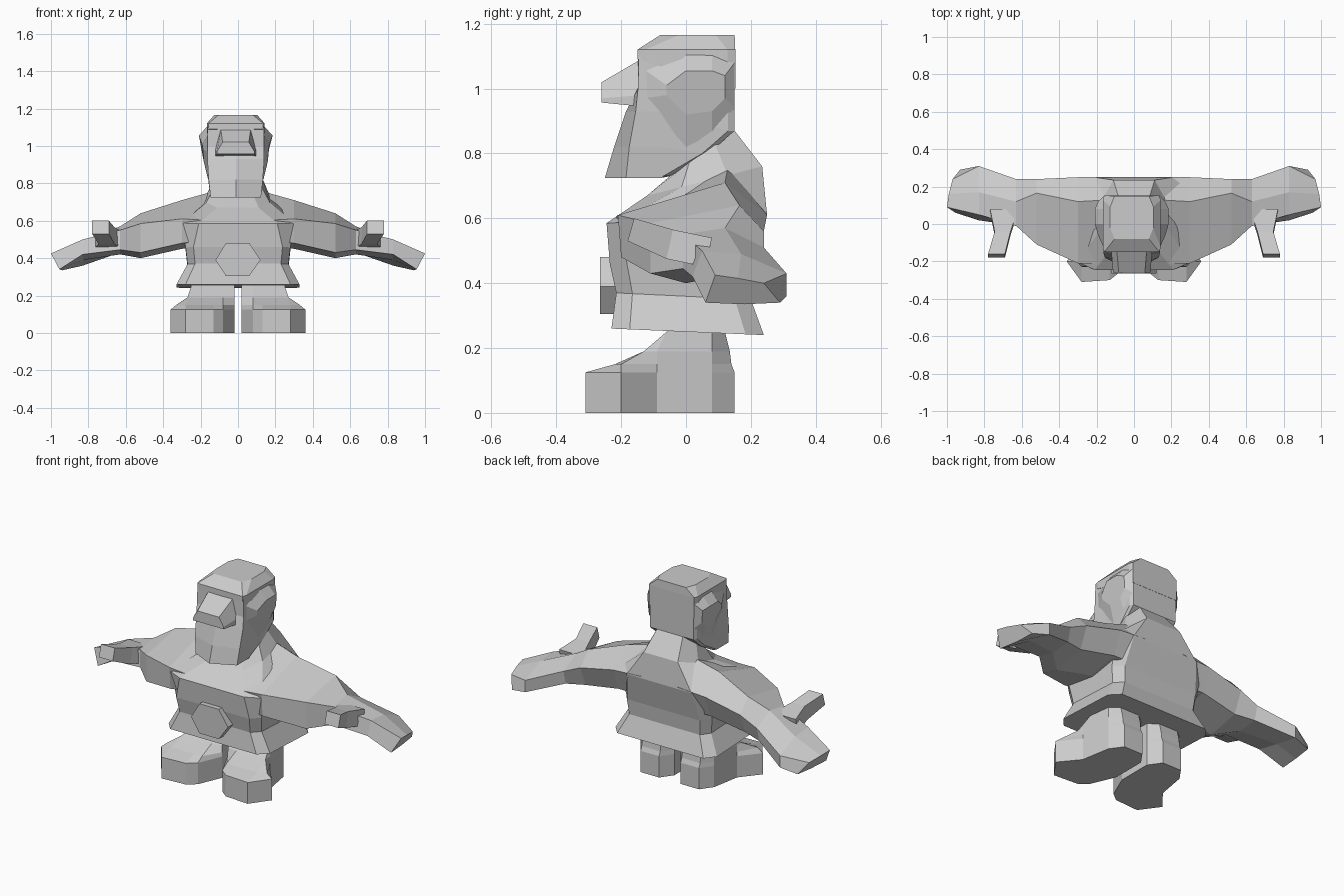
import bpy, bmesh

def loft(name, rings, mirror=False, x=0.0):
    """Bridge equal-length rings of points into a closed flat-shaded solid."""
    bm = bmesh.new()
    vs = [[bm.verts.new(p) for p in r] for r in rings]
    n = len(vs[0])
    for a, b in zip(vs, vs[1:]):
        for i in range(n):
            j = (i + 1) % n
            bm.faces.new((a[i], a[j], b[j], b[i]))
    bm.faces.new(vs[0][::-1])
    bm.faces.new(vs[-1])
    bmesh.ops.recalc_face_normals(bm, faces=bm.faces)
    me = bpy.data.meshes.new(name)
    bm.to_mesh(me)
    bm.free()
    ob = bpy.data.objects.new(name, me)
    ob.location.x = x
    bpy.context.collection.objects.link(ob)
    if mirror:
        ob.modifiers.new("Mirror", 'MIRROR')
    return ob

def octagon(w, yf, yb, zf, zb, cf=0.7, d=0.25):
    """Eight-sided ring: half width, front/back depth, front/back height."""
    L = yb - yf
    def pt(x, y):
        return (x, y, zf + (zb - zf) * (y - yf) / L)
    right = [(w * cf, yf), (w, yf + d * L), (w, yb - d * L), (w * cf, yb)]
    return [pt(*p) for p in right] + [pt(-a, b) for a, b in right[::-1]]

# tunic with flared hem, chest and sloping shoulders
loft("tunic", [octagon(*r) for r in (
    (.33, -.23, .24, .26, .24, .85, .12),
    (.27, -.215, .20, .37, .35, .85, .12),
    (.28, -.235, .21, .46, .44, .85, .12),
    (.30, -.245, .25, .585, .61, .7, .08),
    (.17, -.12, .235, .67, .76, .65, .3),
    (.13, -.05, .15, .73, .87, .65, .3))])

# belt buckle
hexa = [(-.12, .39), (-.065, .305), (.06, .305), (.12, .39), (.06, .48), (-.065, .48)]
loft("belt_buckle", [[(x, y, z) for x, z in hexa] for y in (-.265, -.2)])

# sleeves running into flat, backward-tilted hands: x, then (y, z) section
arm = [
    (.12, ((-.18, .50), (-.22, .60), (.13, .76), (.25, .62), (.20, .48), (.0, .46))),
    (.30, ((-.20, .48), (-.21, .61), (.12, .71), (.25, .61), (.20, .48), (.0, .45))),
    (.52, ((-.11, .43), (-.11, .585), (.165, .64), (.24, .56), (.19, .44), (.0, .40))),
    (.63, ((-.01, .445), (-.01, .55), (.12, .57), (.24, .51), (.22, .43), (.1, .42))),
    (.83, ((.02, .42), (.05, .50), (.17, .49), (.31, .43), (.31, .36), (.16, .39)))]
rings = [[(x, y, z) for y, z in sec] for x, sec in arm]
rings.append([(.955, .06, .34), (1.0, .09, .425), (.99, .16, .415),
              (.97, .24, .40), (.93, .29, .34), (.94, .18, .335)])
loft("arm", rings, True)

# thumbs pointing forward
loft("thumb", [[(a, y, c), (b, y, c), (b, y + .02, d), (a, y + .02, d)] for y, a, b, c, d in (
    (.06, .62, .77, .45, .54), (-.06, .66, .745, .475, .565), (-.18, .69, .78, .53, .60))], True)

# boots: one sole outline, pulled back toward the leg as it rises
sole = [(.02, .08), (.07, .15), (.19, .15), (.24, .08), (.27, -.09),
        (.36, -.20), (.28, -.31), (.13, -.30), (.08, -.26), (.02, -.12)]
levels = ((0, -.4, .36, .15), (.125, -.4, .36, .15), (.15, -.22, .33, .14),
          (.19, -.13, .27, .135), (.25, -.06, .25, .12), (.33, -.03, .25, .11))
loft("boot", [[(min(x, mx), min(my2, max(y, my)), z) for x, y in sole]
              for z, my, mx, my2 in levels], True)

# head and beard: nine-point rings with a centre ridge at the front
HX = -.012
def head_ring(w, tip, ys, yb, z, zb):
    """Half width, ridge depth, front-corner depth, back depth, heights."""
    side = [(w, ys, z), (w, ys * .4, z), (w, yb - .02, zb), (w * .93, yb, zb)]
    return [(0, tip, z)] + side + [(-x, y, q) for x, y, q in side[::-1]]
loft("head_and_beard", [head_ring(*r) for r in (
    (.135, -.25, -.185, -.05, .725, .73),
    (.145, -.222, -.175, .07, .82, .80),
    (.152, -.185, -.155, .15, .93, .87),
    (.152, -.15, -.148, .15, 1.0, .98),
    (.150, -.148, -.146, .15, 1.10, 1.08))], x=HX)

# hair cap
loft("hair", [octagon(*r) for r in (
    (.153, -.15, .152, 1.09, 1.0, .95, .08),
    (.155, -.15, .152, 1.12, 1.12, .95, .08),
    (.115, -.08, .15, 1.165, 1.165, .8, .25))], x=HX)

# side locks bulging over the ears
loft("side_lock", [
    [(.148, y, z) for y, z in ((-.13, .97), (0, .82), (.08, .86), (.15, .94),
                               (.15, 1.08), (.08, 1.11), (0, 1.11), (-.13, 1.06))],
    [(x, y, z) for x, y, z in ((.175, -.06, .98), (.172, 0, .92), (.172, .08, .93), (.175, .12, .97),
                               (.18, .12, 1.04), (.197, .08, 1.055), (.197, 0, 1.055), (.18, -.06, 1.01))]],
     True, HX)

# nose wedge
loft("nose", [
    [(-.11, -.14, .945), (.11, -.14, .945), (.11, -.14, .98), (.08, -.14, 1.09), (-.08, -.14, 1.09), (-.11, -.14, .98)],
    [(-.10, -.26, .957), (.10, -.26, .957), (.10, -.26, .97), (.07, -.26, 1.02), (-.07, -.26, 1.02), (-.10, -.26, .97)]],
     x=HX)
